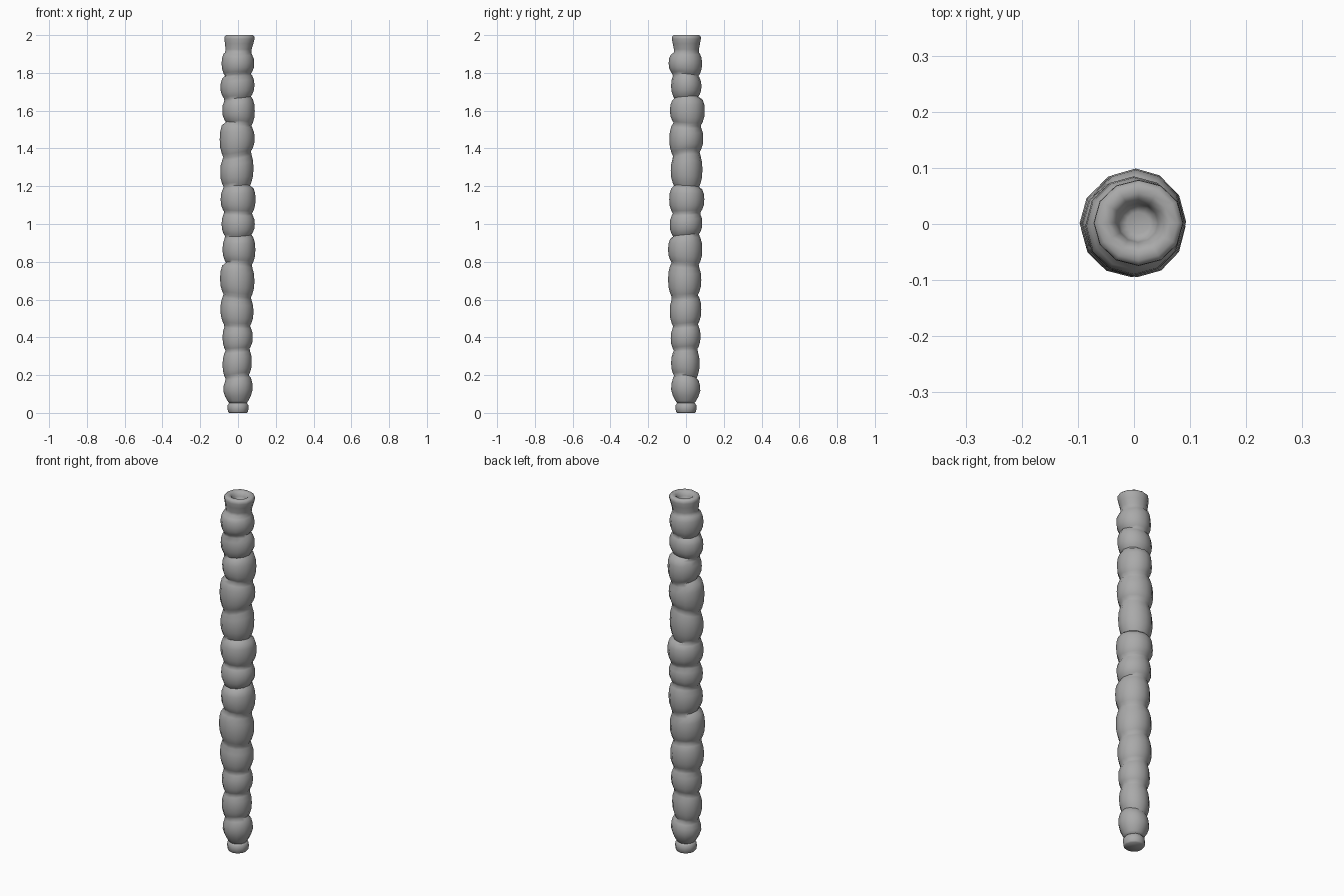
import bpy, bmesh, math

SIDES = 12

grey = bpy.data.materials.new("stone grey")
grey.diffuse_color = (0.40, 0.40, 0.40, 1)


def lathe(name, rings):
    """Skin a stack of tilted rings: (z, x, y, rx, ry, tilt_x, tilt_y)."""
    bm = bmesh.new()
    loops = []
    for z, cx, cy, rx, ry, tx, ty in rings:
        loop = []
        for i in range(SIDES):
            a = 2 * math.pi * i / SIDES
            c, s = math.cos(a), math.sin(a)
            loop.append(bm.verts.new((cx + rx * c, cy + ry * s, z + tx * c + ty * s)))
        loops.append(loop)
    for low, high in zip(loops, loops[1:]):
        for i in range(SIDES):
            j = (i + 1) % SIDES
            bm.faces.new((low[i], low[j], high[j], high[i]))
    bm.faces.new(loops[0][::-1])
    bm.faces.new(loops[-1])
    mesh = bpy.data.meshes.new(name)
    bm.to_mesh(mesh)
    bm.free()
    mesh.materials.append(grey)
    obj = bpy.data.objects.new(name, mesh)
    bpy.context.collection.objects.link(obj)
    bpy.context.view_layer.objects.active = obj
    obj.select_set(True)
    bpy.ops.object.shade_smooth_by_angle(angle=math.radians(60))
    obj.select_set(False)
    return obj


# Joint heights between the bulges, with the tilt of each joint in x and y
joints = [(0.05, 0, 0), (0.19, .010, -.006), (0.335, .006, .004), (0.465, -.004, .006),
          (0.62, -.008, .004), (0.79, -.006, -.006), (0.94, .004, .006),
          (1.06, -.004, .004), (1.20, .004, -.004), (1.37, .016, .010),
          (1.53, -.010, -.006), (1.67, .006, .004), (1.79, .006, -.006), (1.91, -.005, .004)]

# Extents of each bulge: left, right, front, back
bulges = [(-.077, .077, -.078, .075), (-.081, .072, -.078, .071), (-.081, .077, -.080, .076),
          (-.092, .081, -.085, .080), (-.094, .086, -.094, .080), (-.081, .091, -.094, .085),
          (-.086, .088, -.085, .085), (-.091, .092, -.088, .096), (-.093, .081, -.080, .086),
          (-.096, .087, -.087, .090), (-.082, .088, -.084, .098), (-.092, .086, -.078, .081),
          (-.086, .085, -.091, .084)]

# Bulging stalk: each bulge swells out of one joint and back into the next
profile = [(0.0, .80), (.10, .89), (.28, .985), (.5, 1.01), (.72, .985), (.90, .89)]
rings = []
for k, (x0, x1, y0, y1) in enumerate(bulges):
    (za, ax, ay), (zb, bx, by) = joints[k], joints[k + 1]
    for t, f in profile:
        if k == 0 and t < .5:
            f -= .22 * (1 - 2 * t)      # lowest bulge narrows towards the foot
        rings.append((za + (zb - za) * t, (x0 + x1) / 2, (y0 + y1) / 2,
                      (x1 - x0) / 2 * f, (y1 - y0) / 2 * f,
                      ax + (bx - ax) * t, ay + (by - ay) * t))
# Flared mouth with a rounded lip and a shallow socket
for z, x, r in [(1.908, .001, .069), (1.925, .003, .069), (1.955, .006, .075),
                (1.98, .008, .080), (1.993, .008, .079), (2.0, .008, .070),
                (2.0, .008, .055), (1.993, .008, .044), (1.975, .007, .036),
                (1.955, .007, .032), (1.950, .007, .020)]:
    rings.append((z, x, .002, r, r * .96, 0, 0))
lathe("stalk", rings)

# Rounded foot ring
lathe("foot", [(z, 0, 0, r, r, 0, 0) for z, r in
               [(0, .048), (.006, .053), (.025, .056), (.043, .054), (.052, .046), (.058, .03)]])
